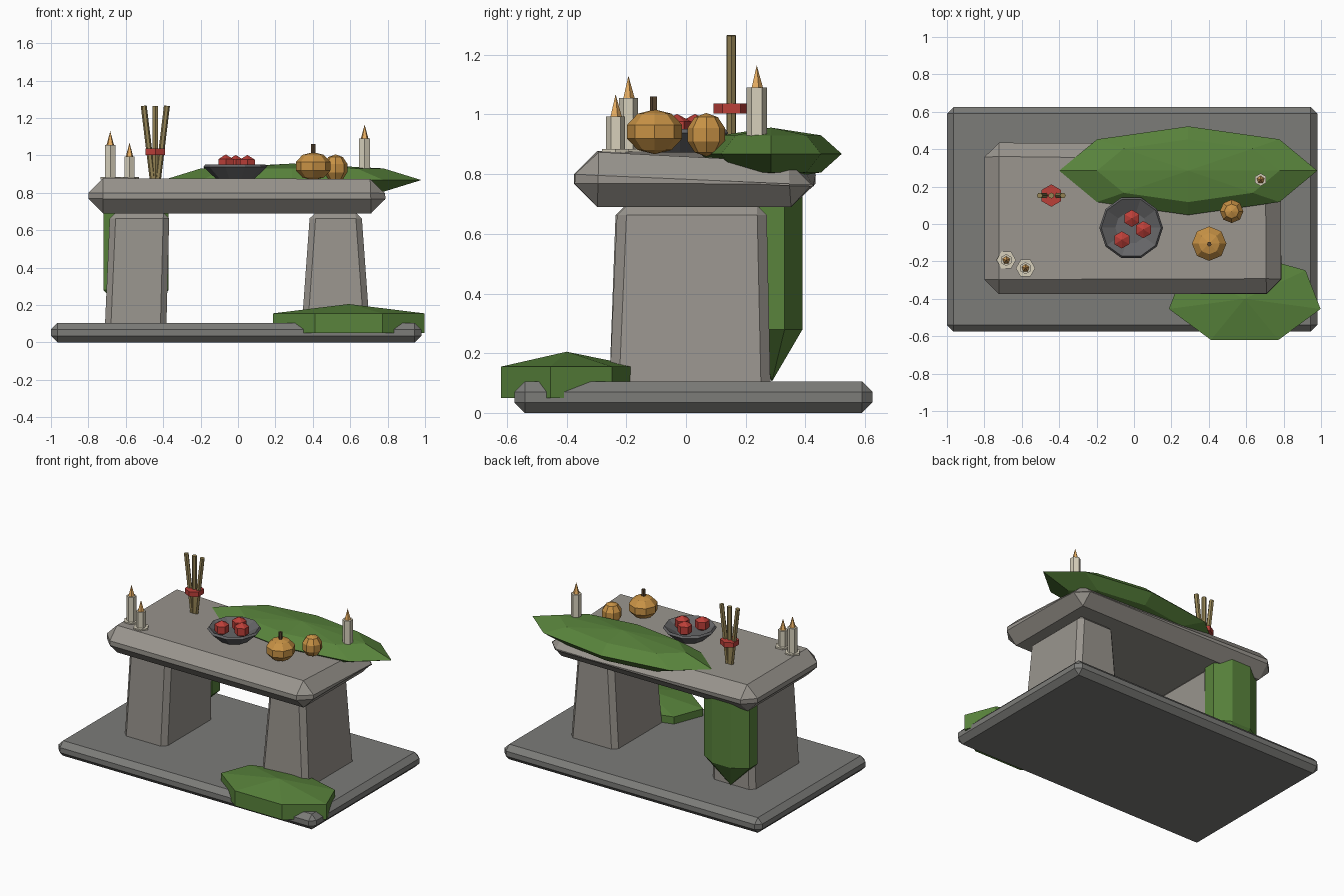
import bpy, bmesh, math
from mathutils import Vector

if "Cube" in bpy.data.objects:
    bpy.data.objects.remove(bpy.data.objects["Cube"])

MATS = {}
COLORS = {
    "stone": (0.32, 0.30, 0.27), "dark_stone": (0.2, 0.2, 0.19), "bowl_stone": (0.13, 0.13, 0.135),
    "moss": (0.10, 0.23, 0.045), "red": (0.5, 0.05, 0.04), "orange": (0.58, 0.29, 0.06),
    "stem": (0.1, 0.06, 0.03), "wax": (0.68, 0.63, 0.5), "flame": (0.8, 0.42, 0.12),
    "stick": (0.3, 0.23, 0.09),
}


def finish(name, bm, color):
    bmesh.ops.recalc_face_normals(bm, faces=bm.faces)
    me = bpy.data.meshes.new(name)
    bm.to_mesh(me)
    bm.free()
    ob = bpy.data.objects.new(name, me)
    bpy.context.collection.objects.link(ob)
    if color not in MATS:
        MATS[color] = bpy.data.materials.new(color)
        MATS[color].diffuse_color = (*COLORS[color], 1)
    me.materials.append(MATS[color])
    return ob


def block(name, bottom, top, bevel, color):
    """Chamfered block; bottom and top are four corners each."""
    bm = bmesh.new()
    lo = [bm.verts.new(p) for p in bottom]
    hi = [bm.verts.new(p) for p in top]
    bm.faces.new(lo)
    bm.faces.new(hi)
    for i in range(4):
        j = (i + 1) % 4
        bm.faces.new((lo[i], lo[j], hi[j], hi[i]))
    bmesh.ops.recalc_face_normals(bm, faces=bm.faces)
    bmesh.ops.bevel(bm, geom=bm.edges[:], offset=bevel, segments=1, affect='EDGES')
    return finish(name, bm, color)


def rect(x0, x1, y0, y1, z):
    return [(x0, y0, z), (x1, y0, z), (x1, y1, z), (x0, y1, z)]


def lathe(name, centre, profile, sides, color, scale=(1, 1), turn=0.0):
    """Faceted solid from (radius, z) points; radius 0 makes a tip, open ends are capped."""
    bm = bmesh.new()
    rings = []
    for r, z in profile:
        n = sides if r else 1
        ring = []
        for i in range(n):
            a = turn + 2 * math.pi * i / sides
            ring.append(bm.verts.new((centre[0] + r * scale[0] * math.cos(a),
                                      centre[1] + r * scale[1] * math.sin(a), z)))
        rings.append(ring)
    for a, b in zip(rings, rings[1:]):
        for i in range(sides):
            j = (i + 1) % sides
            quad = [a[i % len(a)], a[j % len(a)], b[j % len(b)], b[i % len(b)]]
            bm.faces.new(list(dict.fromkeys(quad)))
    for ring in (rings[0], rings[-1]):
        if len(ring) > 1:
            bm.faces.new(ring)
    return finish(name, bm, color)


def ball(name, centre, size, sides, rings, color, turn=0.0):
    prof = []
    for k in range(rings + 1):
        a = math.pi * k / rings - math.pi / 2
        r = math.cos(a) if 0 < k < rings else 0
        prof.append((r, centre[2] + size[2] * math.sin(a)))
    return lathe(name, centre, prof, sides, color, size[:2], turn)


def rod(name, p, q, r, sides, color):
    p, q = Vector(p), Vector(q)
    bm = bmesh.new()
    bmesh.ops.create_cone(bm, cap_ends=True, segments=sides, radius1=r, radius2=r, depth=(q - p).length)
    rot = (q - p).to_track_quat('Z', 'Y').to_matrix()
    for v in bm.verts:
        v.co = rot @ v.co + (p + q) / 2
    return finish(name, bm, color)


# Stone base, pillars and slab with a sunken back right corner
block("base", rect(-1, 0.98, -0.575, 0.625, 0), rect(-1, 0.98, -0.575, 0.625, 0.105), 0.035, "dark_stone")
block("left_pillar", rect(-0.715, -0.385, -0.26, 0.28, 0.005), rect(-0.685, -0.367, -0.235, 0.275, 0.695), 0.032, "stone")
block("right_pillar", rect(0.335, 0.71, -0.26, 0.285, 0.005), rect(0.385, 0.66, -0.23, 0.27, 0.695), 0.032, "stone")
block("slab", rect(-0.80, 0.79, -0.375, 0.43, 0.69),
      [(-0.8, -0.375, 0.878), (0.785, -0.37, 0.878), (0.78, 0.42, 0.835), (-0.8, 0.44, 0.878)], 0.078, "stone")

# Moss: on the slab, hanging at the back, and on the base
ball("slab_moss", (0.29, 0.285, 0.868), (0.69, 0.237, 0.088), 8, 4, "moss")
lathe("hanging_moss", (-0.545, 0.288), [(0, 0.105), (1, 0.28), (1, 0.76)], 8, "moss", (0.189, 0.111), math.pi / 8)
lathe("base_moss", (0.592, -0.40), [(1, 0.05), (1, 0.155), (0, 0.205)], 7, "moss", (0.416, 0.244), math.pi / 2)

# Offering bowl with berries
lathe("bowl", (-0.015, -0.02), [(0.1, 0.872), (0.17, 0.938), (0.16, 0.952), (0.085, 0.91)], 10, "bowl_stone")
for i, (x, y, z) in enumerate([(-0.012, 0.03, 0.952), (0.05, -0.03, 0.952), (-0.065, -0.085, 0.955)]):
    ball(f"berry_{i + 1}", (x, y, z), (0.053, 0.053, 0.05), 6, 3, "red", math.pi / 2)

# Gourds
ball("large_gourd", (0.402, -0.105, 0.942), (0.097, 0.097, 0.075), 8, 5, "orange")
rod("gourd_stem", (0.402, -0.108, 1.005), (0.402, -0.108, 1.06), 0.013, 5, "stem")
ball("small_gourd", (0.522, 0.068, 0.932), (0.066, 0.066, 0.073), 8, 5, "orange")

# Candles with flames and wax pools
for i, (x, y, z0, z1, r) in enumerate([(-0.683, -0.193, 0.87, 1.055, 0.032),
                                       (-0.58, -0.236, 0.87, 0.993, 0.032),
                                       (0.677, 0.237, 0.88, 1.09, 0.034)]):
    lathe(f"candle_{i + 1}", (x, y), [(r, z0), (r, z1)], 6, "wax", turn=math.pi / 2)
    lathe(f"flame_{i + 1}", (x, y), [(0.021, z1), (0, z1 + 0.075)], 5, "flame", turn=math.pi / 2)
    if i < 2:
        lathe(f"wax_pool_{i + 1}", (x, y), [(0.052, 0.872), (0.052, 0.885)], 6, "wax")

# Bundle of sticks tied with a red band
for i, s in enumerate((-1, 0, 1)):
    rod(f"stick_{i + 1}", (-0.442 + 0.014 * s, 0.152, 0.87), (-0.442 + 0.062 * s, 0.152, 1.265), 0.016, 6, "stick")
lathe("stick_band", (-0.442, 0.152), [(0.06, 1.003), (0.06, 1.037)], 6, "red", turn=math.pi / 2)

for m in bpy.data.materials:
    if m.users and not m.is_grease_pencil:
        m.use_nodes = True
        m.node_tree.nodes["Principled BSDF"].inputs["Base Color"].default_value = m.diffuse_color
